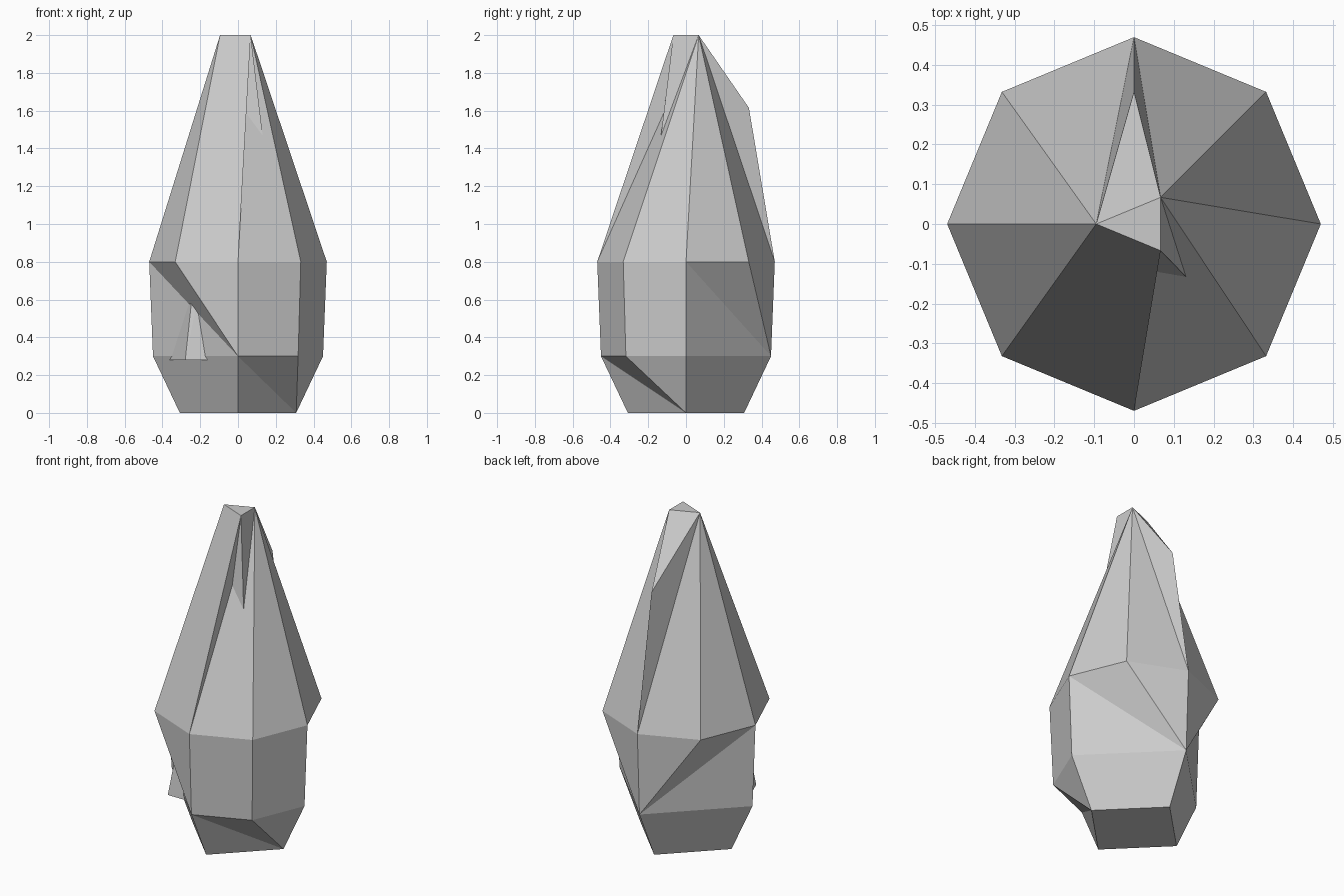
import bpy
import bmesh
from math import cos, sin, radians

if "Cube" in bpy.data.objects:
    bpy.data.objects.remove(bpy.data.objects["Cube"])


def ring(radius, z):
    """Eight points, counter-clockwise from +x."""
    return [(radius * cos(radians(45 * i)), radius * sin(radians(45 * i)), z) for i in range(8)]


def build(name, faces):
    """Make a flat-shaded mesh from faces given as lists of points."""
    bm = bmesh.new()
    for face in faces:
        bm.faces.new([bm.verts.new(p) for p in face])
    bmesh.ops.remove_doubles(bm, verts=bm.verts, dist=0.0005)
    bmesh.ops.recalc_face_normals(bm, faces=bm.faces)
    mesh = bpy.data.meshes.new(name)
    bm.to_mesh(mesh)
    bm.free()
    obj = bpy.data.objects.new(name, mesh)
    bpy.context.collection.objects.link(obj)
    return obj


# Shared tip triangle and the rings of the outer stone
left, back, front = (-0.095, 0, 2), (0.067, 0.067, 2), (0.067, -0.067, 2)
peak = (0, 0.333, 1.615)
wide = ring(0.47, 0.8)
low = ring(0.45, 0.3)
foot = ring(0.308, 0)

# Tapered upper part
faces = [[left, front, back],
         [left, back, peak], [left, peak, wide[2]], [back, wide[2], peak],
         [left, wide[5], wide[6], front], [front, wide[6], back]]
faces += [[left, wide[i], wide[i + 1]] for i in (2, 3, 4)]
faces += [[back, wide[i], wide[(i + 1) % 8]] for i in (6, 7, 0, 1)]

# Waist: whole front-right corner, three chipped corners
faces += [[wide[i], wide[(i + 1) % 8], low[(i + 1) % 8], low[i]] for i in (6, 7)]
for far, corner, anchor in ((0, 1, 2), (4, 3, 2), (4, 5, 6)):
    faces += [[wide[far], low[far], low[anchor]],
              [wide[far], wide[corner], low[anchor]],
              [wide[corner], wide[anchor], low[anchor]]]

# Narrowing square foot
faces += [[low[i], low[i + 2], foot[i + 2], foot[i]] for i in (0, 2, 4)]
faces += [[low[6], low[7], foot[0]], [low[7], low[0], foot[0]],
          [low[6], foot[0], foot[6]], foot[::2]]
build("outer_stone", faces)

# Inner core, whose corners poke through at the front
core = ring(0.395, 0.28)
inner = ring(0.34, 0.28)
west, south_west, south_east = core[4], core[5], (0.273, -0.279, 0.28)
east, north = inner[0], inner[2]
build("inner_core", [
    [left, front, back],
    [left, west, south_west], [left, south_west, front],
    [front, south_west, south_east], [front, south_east, back],
    [back, south_east, east], [back, east, north],
    [back, north, left], [left, north, west],
    [west, north, east, south_east, south_west]])
